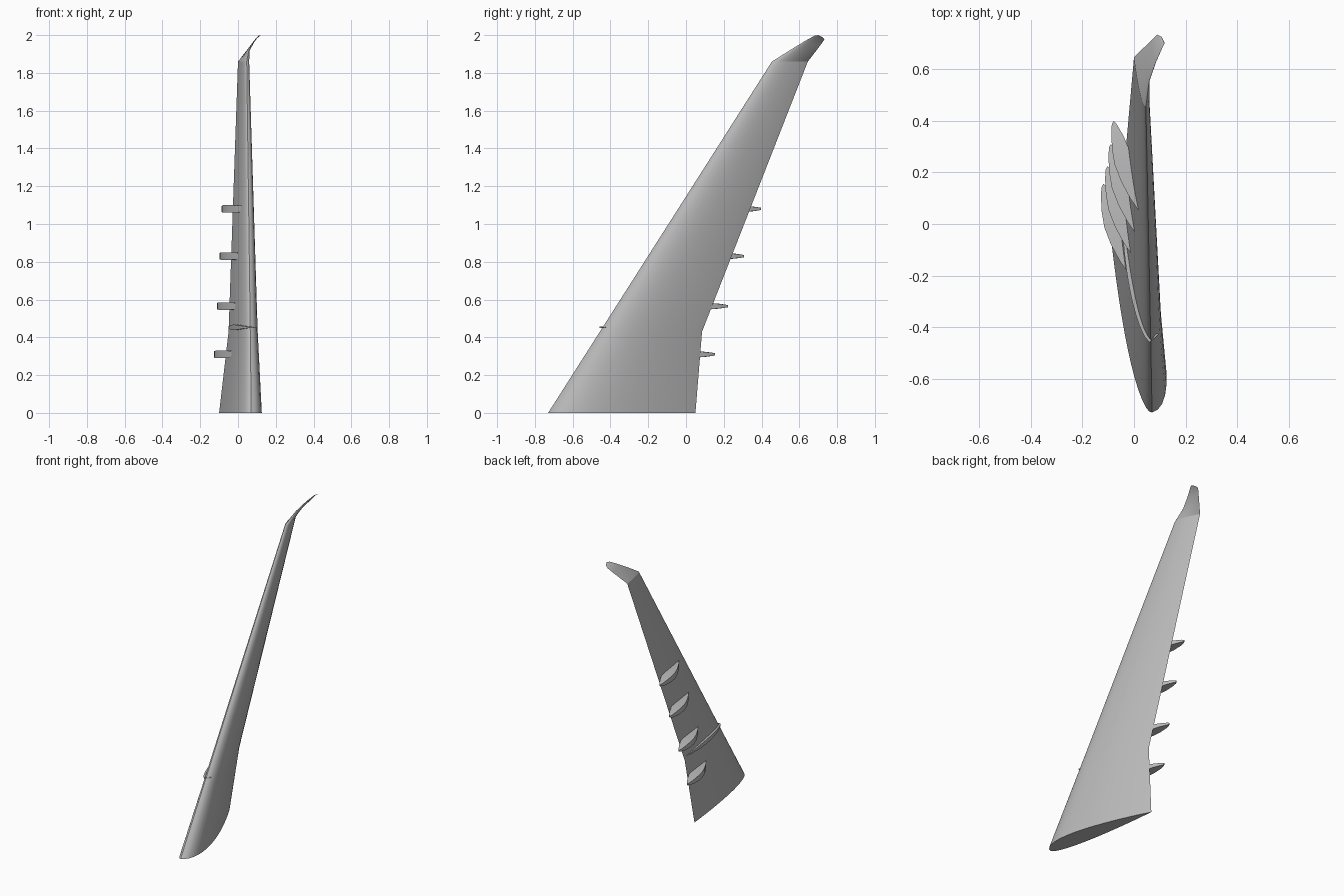
import bpy, bmesh, math
from mathutils import Vector

if "Cube" in bpy.data.objects:
    bpy.data.objects.remove(bpy.data.objects["Cube"])

grey = bpy.data.materials.new("wing_grey")
COLOUR = (0.5, 0.5, 0.5, 1)
grey.diffuse_color = COLOUR
grey.use_nodes = True
grey.node_tree.nodes["Principled BSDF"].inputs["Base Color"].default_value = COLOUR


def loft(name, rings, angle=35):
    """Skin a list of equal-length point rings and cap both ends."""
    bm = bmesh.new()
    rows = [[bm.verts.new(p) for p in ring] for ring in rings]
    n = len(rows[0])
    for a, b in zip(rows, rows[1:]):
        for i in range(n):
            j = (i + 1) % n
            bm.faces.new((a[i], a[j], b[j], b[i]))
    bm.faces.new(rows[0][::-1])
    bm.faces.new(rows[-1])
    bmesh.ops.recalc_face_normals(bm, faces=bm.faces)
    mesh = bpy.data.meshes.new(name)
    bm.to_mesh(mesh)
    bm.free()
    mesh.materials.append(grey)
    ob = bpy.data.objects.new(name, mesh)
    bpy.context.collection.objects.link(ob)
    bpy.ops.object.select_all(action='DESELECT')
    ob.select_set(True)
    bpy.context.view_layer.objects.active = ob
    bpy.ops.object.shade_smooth_by_angle(angle=math.radians(angle))
    return ob


def thickness(t):
    return 5 * (.2969 * math.sqrt(t) - .126 * t - .3516 * t**2
                + .2843 * t**3 - .1036 * t**4)


def foil_point(lead, trail, span, t, side, fat=1.0):
    """Point on an airfoil; side +1 is the curved face, -1 the flatter one."""
    lead, trail = Vector(lead), Vector(trail)
    chord = trail - lead
    normal = chord.cross(Vector(span)).normalized()
    depth = (.236 if side > 0 else -.10) * fat
    return lead + chord * t + normal * (depth * thickness(t) * chord.length)


def foil(lead, trail, span=(0, 0, 1), fat=1.0, n=18):
    ts = [(1 - math.cos(math.pi * i / n)) / 2 for i in range(n + 1)]
    up = [foil_point(lead, trail, span, t, 1, fat) for t in reversed(ts)]
    low = [foil_point(lead, trail, span, t, -1, fat) for t in ts[1:]]
    return up + low


# Main wing panel, with a kink in the trailing edge
KINK = ((.065, -.456, .43), (-.05, .085, .43))
TIP = ((.046, .455, 1.86), (0, .645, 1.86))
loft("main_wing", [foil((.07, -.73, 0), (-.10, .05, 0)), foil(*KINK), foil(*TIP)])

# Swept, curved winglet
lean = (.5, 0, 1)
loft("winglet", [
    foil(*TIP),
    foil((.058, .55, 1.92), (.033, .678, 1.903), lean, .5),
    foil((.084, .625, 1.966), (.065, .709, 1.943), lean, .4),
    foil((.109, .68, 1.997), (.09, .733, 1.977), lean, .3),
    foil((.118, .70, 2.0), (.107, .725, 1.988), lean, .3),
])

# Thin fence wrapped from the leading edge along the flatter face
rings = []
FENCE = 24
for i in range(FENCE + 1):
    s = -.04 + i / FENCE
    u = i / FENCE
    p = foil_point(*KINK, (0, 0, 1), abs(s), 1 if s < 0 else -1)
    ahead = foil_point(*KINK, (0, 0, 1), abs(s + .01), 1 if s + .01 < 0 else -1)
    out = (ahead - p).cross(Vector((0, 0, -1))).normalized()
    bulge = math.sin(math.pi * (.04 + .92 * u))
    w = Vector((0, 0, .014 * bulge))
    p.z = .453
    near, far = p - out * .008, p + out * .011 * bulge
    rings.append([near - w, far - w, far + w, near + w])
loft("wing_fence", rings)

# Leaf-shaped flap track fairings: outer edge, inner edge, half width
LEAF = [
    ((.016, .055), (.020, .06), .017),
    ((-.015, .10), (.020, .13), .019),
    ((-.050, .165), (.005, .20), .020),
    ((-.075, .23), (-.005, .24), .020),
    ((-.085, .29), (-.015, .28), .018),
    ((-.088, .35), (-.040, .34), .013),
    ((-.086, .385), (-.066, .385), .008),
    ((-.080, .397), (-.076, .397), .006),
]
PLACES = [(-.040, -.243, .31), (-.024, -.175, .565), (-.011, -.09, .83), (0, 0, 1.08)]
for k, (dx, dy, z) in enumerate(PLACES):
    rings = []
    for (ox, oy), (ix, iy), w in LEAF:
        rings.append([(ox + dx, oy + dy, z - w), (ix + dx, iy + dy, z - w),
                      (ix + dx, iy + dy, z + w), (ox + dx, oy + dy, z + w)])
    loft(f"flap_fairing_{k + 1}", rings)
